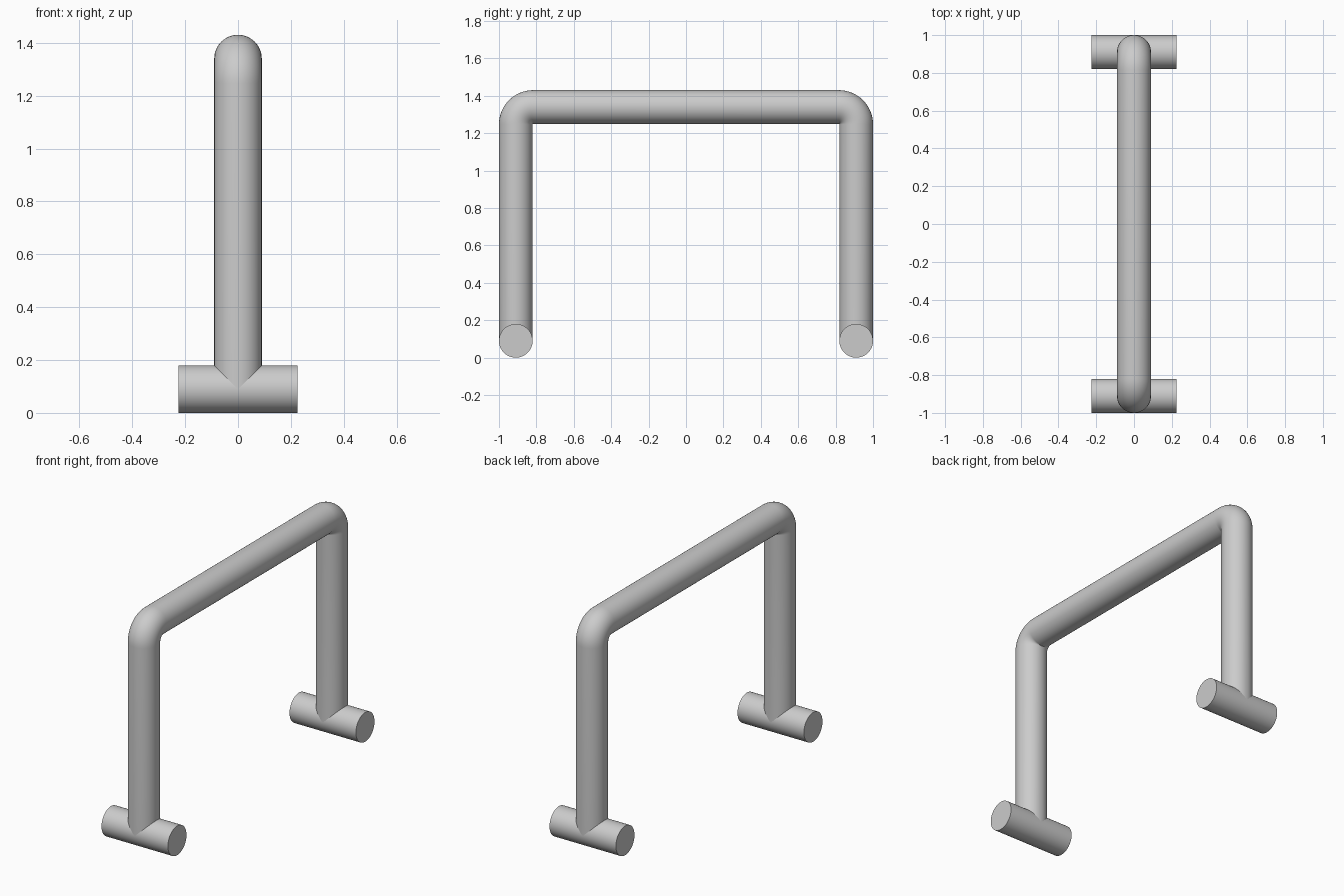
import bpy, bmesh
from math import sin, cos, pi, radians

if "Cube" in bpy.data.objects:
    bpy.data.objects.remove(bpy.data.objects["Cube"])

R = 0.09          # tube radius
SIDES = 64
LEG_Y, TOP_Z, FOOT_Z = 0.91, 1.34, 0.09
BEND = 0.093      # centreline bend radius, almost a sharp inner corner
FOOT_HALF = 0.225


def finish(bm, name):
    bmesh.ops.recalc_face_normals(bm, faces=bm.faces)
    mesh = bpy.data.meshes.new(name)
    bm.to_mesh(mesh)
    bm.free()
    obj = bpy.data.objects.new(name, mesh)
    bpy.context.collection.objects.link(obj)
    bpy.ops.object.select_all(action='DESELECT')
    obj.select_set(True)
    bpy.context.view_layer.objects.active = obj
    bpy.ops.object.shade_smooth_by_angle(angle=radians(35))
    return obj


def skin(bm, rings):
    loops = [[bm.verts.new(p) for p in ring] for ring in rings]
    for a, b in zip(loops, loops[1:]):
        for i in range(SIDES):
            j = (i + 1) % SIDES
            bm.faces.new((a[i], a[j], b[j], b[i]))
    return loops


def circle():
    return [(R * cos(2 * pi * i / SIDES), R * sin(2 * pi * i / SIDES)) for i in range(SIDES)]


# Hoop: two legs and top bar swept as one tube, leg ends saddle-cut onto the feet
def saddle(y, flip):
    return [(u, y + flip * v, FOOT_Z + abs(u)) for u, v in circle()]


rings = [saddle(-LEG_Y, -1)]
for side in (-1, 1):
    cy, cz = side * (LEG_Y - BEND), TOP_Z - BEND
    for k in range(17):
        a = pi - k * pi / 32 if side < 0 else pi / 2 - k * pi / 32
        rings.append([(u, cy + (BEND + v) * cos(a), cz + (BEND + v) * sin(a)) for u, v in circle()])
rings.append(saddle(LEG_Y, 1))
bm = bmesh.new()
skin(bm, rings)
finish(bm, "hoop_frame")

# Feet: short horizontal tubes with flat caps
for side, name in ((-1, "front_foot"), (1, "back_foot")):
    bm = bmesh.new()
    ends = skin(bm, [[(x, side * LEG_Y + u, FOOT_Z + v) for u, v in circle()]
                     for x in (-FOOT_HALF, FOOT_HALF)])
    for loop in ends:
        bm.faces.new(loop)
    finish(bm, name)
